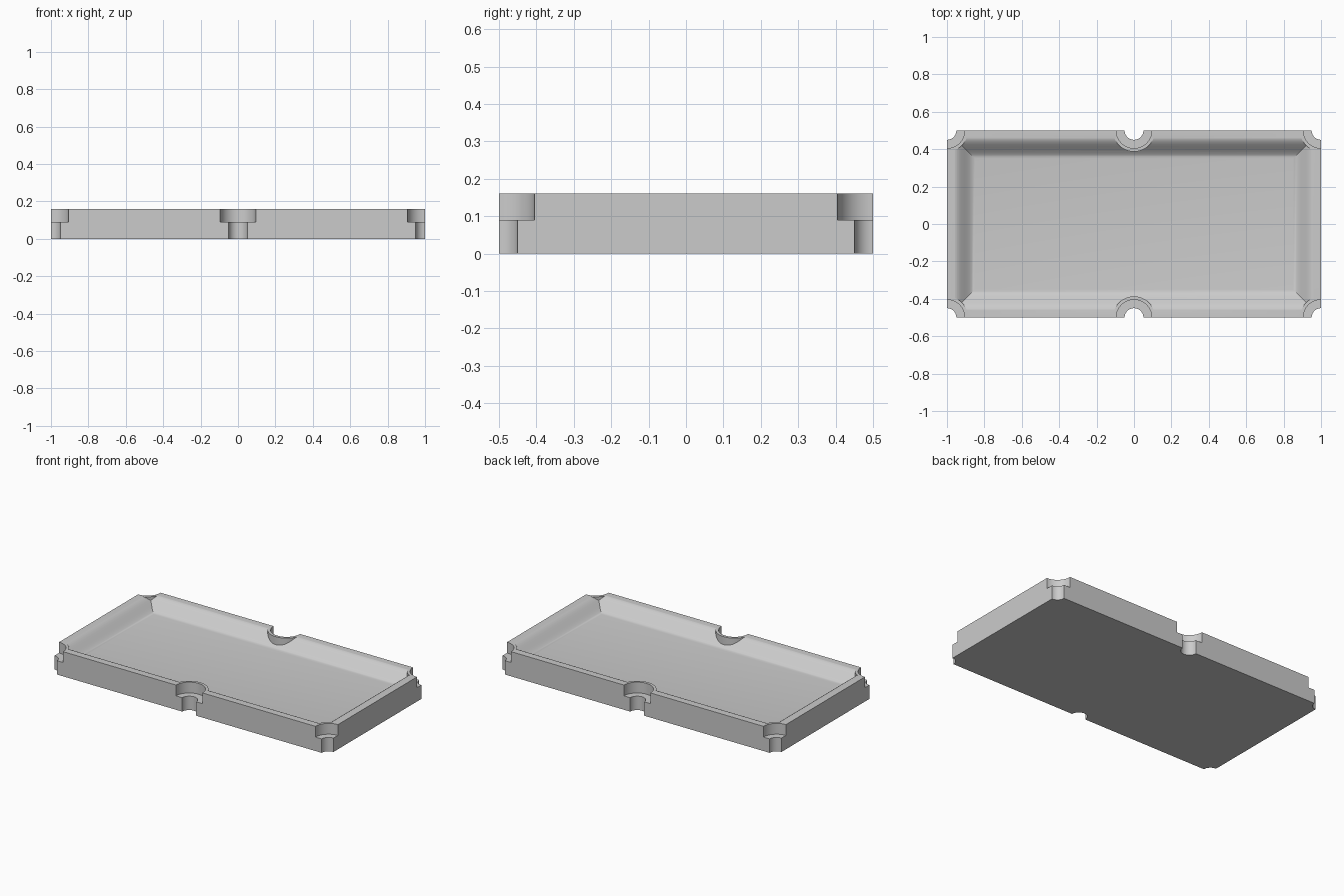
import bpy, bmesh, math

old = bpy.data.objects.get("Cube")
if old:
    bpy.data.objects.remove(old, do_unlink=True)

HX, HY, H = 1.0, 0.5, 0.16          # half length, half width, height
LEDGE = 0.09                        # height of the counterbore seat
RIM, SLOPE, DEPTH = 0.035, 0.115, 0.07
HOLES = [(x, y) for x in (-HX, 0, HX) for y in (-HY, HY)]

grey = bpy.data.materials.new("grey")
grey.use_nodes = True
grey.diffuse_color = (0.6, 0.6, 0.6, 1)
grey.node_tree.nodes["Principled BSDF"].inputs["Base Color"].default_value = (0.6, 0.6, 0.6, 1)


def loft(name, levels):
    """Solid from stacked rectangles given as (inset, z)."""
    bm = bmesh.new()
    rings = []
    for inset, z in levels:
        x, y = HX - inset, HY - inset
        rings.append([bm.verts.new(p) for p in ((-x, -y, z), (x, -y, z), (x, y, z), (-x, y, z))])
    for a, b in zip(rings, rings[1:]):
        for i in range(4):
            j = (i + 1) % 4
            bm.faces.new((a[i], a[j], b[j], b[i]))
    bm.faces.new(rings[0])
    bm.faces.new(rings[-1])
    bmesh.ops.recalc_face_normals(bm, faces=bm.faces)
    mesh = bpy.data.meshes.new(name)
    bm.to_mesh(mesh)
    bm.free()
    mesh.materials.append(grey)
    obj = bpy.data.objects.new(name, mesh)
    bpy.context.collection.objects.link(obj)
    return obj


def cut_cylinders(obj, radius, z0, z1):
    """Remove a cylinder at every fixing position."""
    for x, y in HOLES:
        bpy.ops.mesh.primitive_cylinder_add(vertices=64, radius=radius, depth=z1 - z0,
                                            location=(x, y, (z0 + z1) / 2))
        cutter = bpy.context.object
        cutter.data.materials.append(grey)
        cut(obj, cutter)


def cut(obj, cutter):
    mod = obj.modifiers.new("cut", "BOOLEAN")
    mod.operation, mod.solver, mod.object = "DIFFERENCE", "EXACT", cutter
    bpy.context.view_layer.objects.active = obj
    bpy.ops.object.modifier_apply(modifier=mod.name)
    bpy.data.objects.remove(cutter, do_unlink=True)


# Shallow dish with a soft S-shaped border, leaving round collars at the fixings
steps = 12
profile = []
for i in range(steps + 1):
    t = 1 - i / steps
    profile.append((RIM + SLOPE * t, H + 0.001 - DEPTH * t * t * (3 - 2 * t)))
profile.append((RIM, H + 0.1))
dish = loft("dish_cutter", profile)
cut_cylinders(dish, 0.113, 0, 0.4)

# Slab with dish, counterbores and through holes
slab = loft("tray_slab", [(0, 0), (0, H)])
cut(slab, dish)
cut_cylinders(slab, 0.095, LEDGE, 0.3)
cut_cylinders(slab, 0.05, -0.1, 0.3)

bpy.ops.object.select_all(action="DESELECT")
slab.select_set(True)
bpy.context.view_layer.objects.active = slab
bpy.ops.object.shade_smooth_by_angle(angle=math.radians(30))
